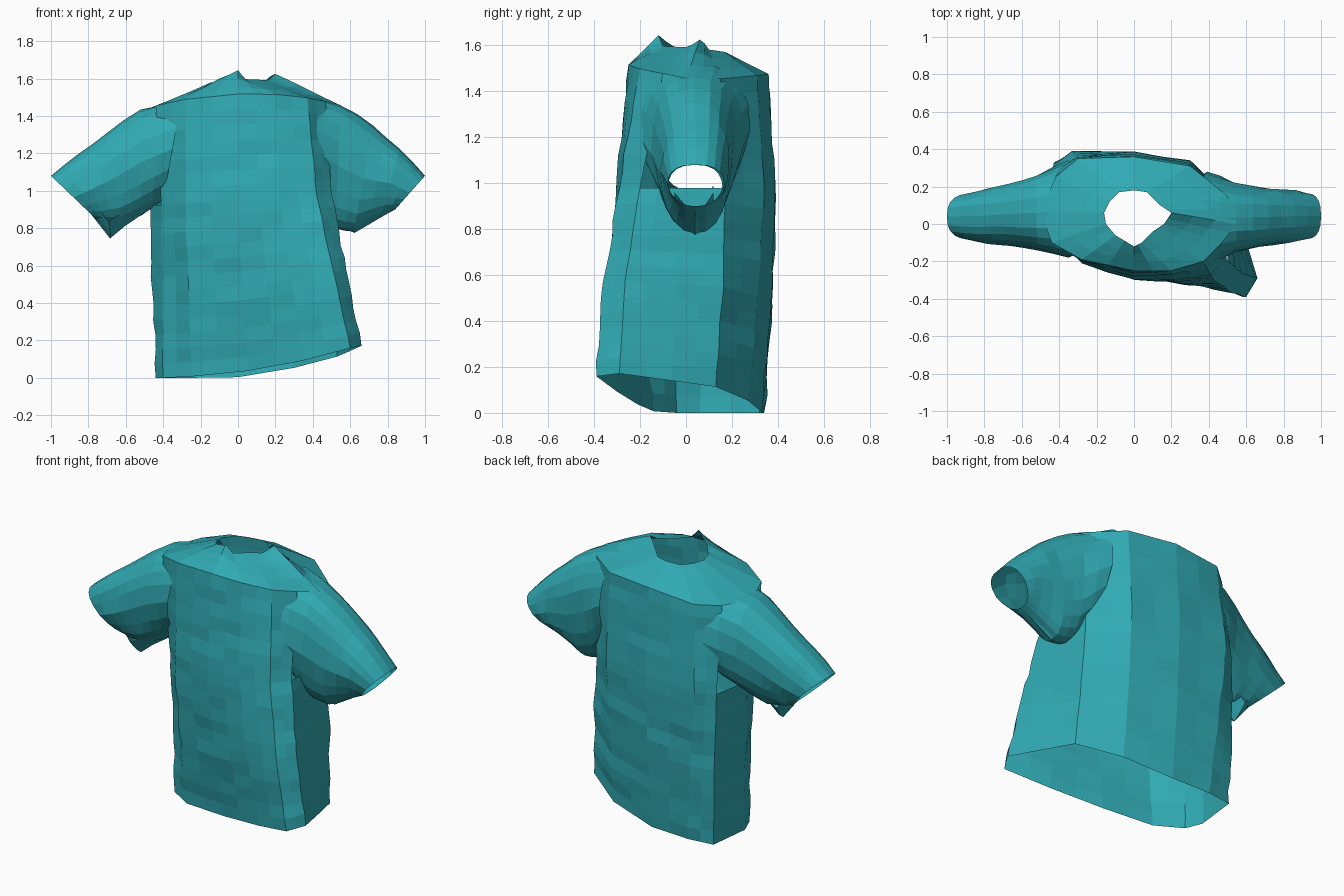
import bpy, bmesh, math, random
from mathutils import Vector, noise

random.seed(4)
if "Cube" in bpy.data.objects:
    bpy.data.objects.remove(bpy.data.objects["Cube"], do_unlink=True)

cloth = bpy.data.materials.new("teal cloth")
cloth.use_nodes = True
teal = (0.03, 0.40, 0.45, 1)
cloth.diffuse_color = teal
cloth.node_tree.nodes["Principled BSDF"].inputs["Base Color"].default_value = teal


def dense(ring):
    """Add a midpoint to every side of a closed ring."""
    out = []
    for i, p in enumerate(ring):
        out += [p, p.lerp(ring[(i + 1) % len(ring)], 0.5)]
    return out


def loft(name, rings, steps, skip=None, wrinkle=0.014):
    """Bridge open tube rings with evenly spaced rows, then crease the cloth."""
    rows = []
    for k, (a, b) in enumerate(zip(rings, rings[1:])):
        for s in range(steps[k]):
            rows.append((k, [p.lerp(q, s / steps[k]) for p, q in zip(a, b)]))
    rows.append((len(rings) - 1, rings[-1]))
    bm = bmesh.new()
    grid = [[bm.verts.new(p) for p in r] for _, r in rows]
    n = len(rings[0])
    for j in range(len(grid) - 1):
        for i in range(n):
            if skip and skip(rows[j][0], i):
                continue
            m = (i + 1) % n
            bm.faces.new((grid[j][i], grid[j][m], grid[j + 1][m], grid[j + 1][i]))
    bmesh.ops.recalc_face_normals(bm, faces=bm.faces)
    bm.normal_update()
    for v in bm.verts:
        if not v.is_boundary and v.link_faces:
            fold = noise.noise(Vector((v.co.x * 5, v.co.y * 5, v.co.z * 8 - v.co.x * 4)))
            v.co += v.normal * wrinkle * fold
    bmesh.ops.delete(bm, geom=[v for v in bm.verts if not v.link_faces], context='VERTS')
    return finish(name, bm)


def finish(name, bm):
    mesh = bpy.data.meshes.new(name)
    bm.to_mesh(mesh)
    bm.free()
    mesh.materials.append(cloth)
    obj = bpy.data.objects.new(name, mesh)
    bpy.context.collection.objects.link(obj)
    return obj


def draped(outline, z, dx, dy, bend=0):
    """Lay an outline on a sloping surface that bends along x."""
    return dense([Vector((x, y, max(0, z + dx * x + dy * y + bend * x * x)))
                  for x, y in outline])


# Outlines run from the right side across the front, left side and back
hem = draped([(-.44, .06), (-.4, -.04), (-.25, -.14), (.05, -.21), (.35, -.3), (.6, -.39),
              (.66, -.29), (.59, -.06), (.53, .13), (.3, .27), (0, .33), (-.25, .34),
              (-.41, .32)], .02, .115, -.05, .14)
chest = draped([(-.47, .08), (-.41, -.08), (-.28, -.21), (0, -.3), (.22, -.31), (.42, -.29),
                (.5, -.2), (.5, -.05), (.48, .17), (.3, .34), (0, .39), (-.33, .39),
                (-.43, .32)], .95, .06, 0)
seam = draped([(-.5, .07), (-.44, -.1), (-.28, -.19), (0, -.25), (.2, -.25), (.37, -.2),
               (.47, -.1), (.55, 0), (.5, .15), (.3, .31), (0, .36), (-.3, .35),
               (-.42, .25)], 1.5, .03, -.07, -.2)
neck = draped([(-.16, .06), (-.15, 0), (-.1, -.06), (0, -.12), (.04, -.1), (.1, -.04),
               (.16, 0), (.2, .06), (.14, .1), (.07, .17), (0, .18), (-.08, .17),
               (-.13, .12)], 1.585, .05, -.1)
# Raised tips of the collar
for i, z in ((4, 1.6), (5, 1.62), (6, 1.645), (7, 1.62), (13, 1.605), (14, 1.625), (15, 1.61)):
    neck[i].z = z

# Torso, left open at the hem and at both armholes
right_hole = {0, 1, 24, 25}
left_hole = {12, 13, 14, 15}
middle = [p.lerp(q, 0.5) + Vector((0, -.02 if p.y < -.1 else .01, 0))
          for p, q in zip(hem, chest)]
loft("torso", [hem, middle, chest, seam], [6, 6, 7],
     skip=lambda k, i: k == 2 and i in right_hole | left_hole)

# Yoke from the shoulder seam up to the neck opening
loft("yoke", [seam, neck], [3], wrinkle=0.005)


def squarer(t):
    """Flatten a sine wave so that an oval becomes boxier."""
    return math.copysign(abs(t) ** 0.78, t)


def sleeve_ring(top, bottom, y_front, y_back, sides=20):
    """Boxy oval between a top and an underarm point, pinched towards the underarm."""
    (xt, zt), (xb, zb) = top, bottom
    ring = []
    for i in range(sides):
        a = math.tau * i / sides
        u = (1 - squarer(math.cos(a))) / 2
        pinch = 1 - 0.5 * max(0, u - 0.5)
        y = (y_front + y_back) / 2 + (y_back - y_front) / 2 * squarer(math.sin(a)) * pinch
        ring.append(Vector((xt + (xb - xt) * u, y, zt + (zb - zt) * u)))
    return ring


# Sleeves, drooping from shoulder to cuff
left = [((.36, 1.52), (.42, .94), -.22, .28), ((.55, 1.465), (.52, .80), -.15, .22),
        ((.72, 1.35), (.62, .78), -.125, .2), ((.86, 1.22), (.77, .86), -.1, .185),
        ((1, 1.08), (.84, .9), -.08, .165)]
right = [((-.3, 1.5), (-.4, .95), -.18, .34), ((-.52, 1.43), (-.52, .87), -.14, .26),
         ((-.7, 1.31), (-.62, .83), -.115, .215), ((-.85, 1.19), (-.71, .83), -.1, .185),
         ((-1, 1.08), (-.76, .85), -.08, .16)]
for name, rings in (("left_sleeve", left), ("right_sleeve", right)):
    loft(name, [sleeve_ring(*r) for r in rings], [2] * 4)

# Gathered cloth hanging beneath each sleeve
for name, pts in (("right_underarm_fold", [(-.78, .87), (-.69, .745), (-.6, .81), (-.48, .9)]),
                  ("left_underarm_fold", [(.78, .87), (.62, .775), (.55, .80), (.47, .88)])):
    bm = bmesh.new()
    rows = []
    for x, z in pts:
        rows.append([bm.verts.new((x + random.uniform(-.01, .01), y, z + lift))
                     for y, lift in ((-.05, .09), (0, .03), (.04, 0), (.08, .03), (.12, .09))])
    for a, b in zip(rows, rows[1:]):
        for i in range(len(a) - 1):
            bm.faces.new((a[i], a[i + 1], b[i + 1], b[i]))
    bmesh.ops.recalc_face_normals(bm, faces=bm.faces)
    finish(name, bm)
